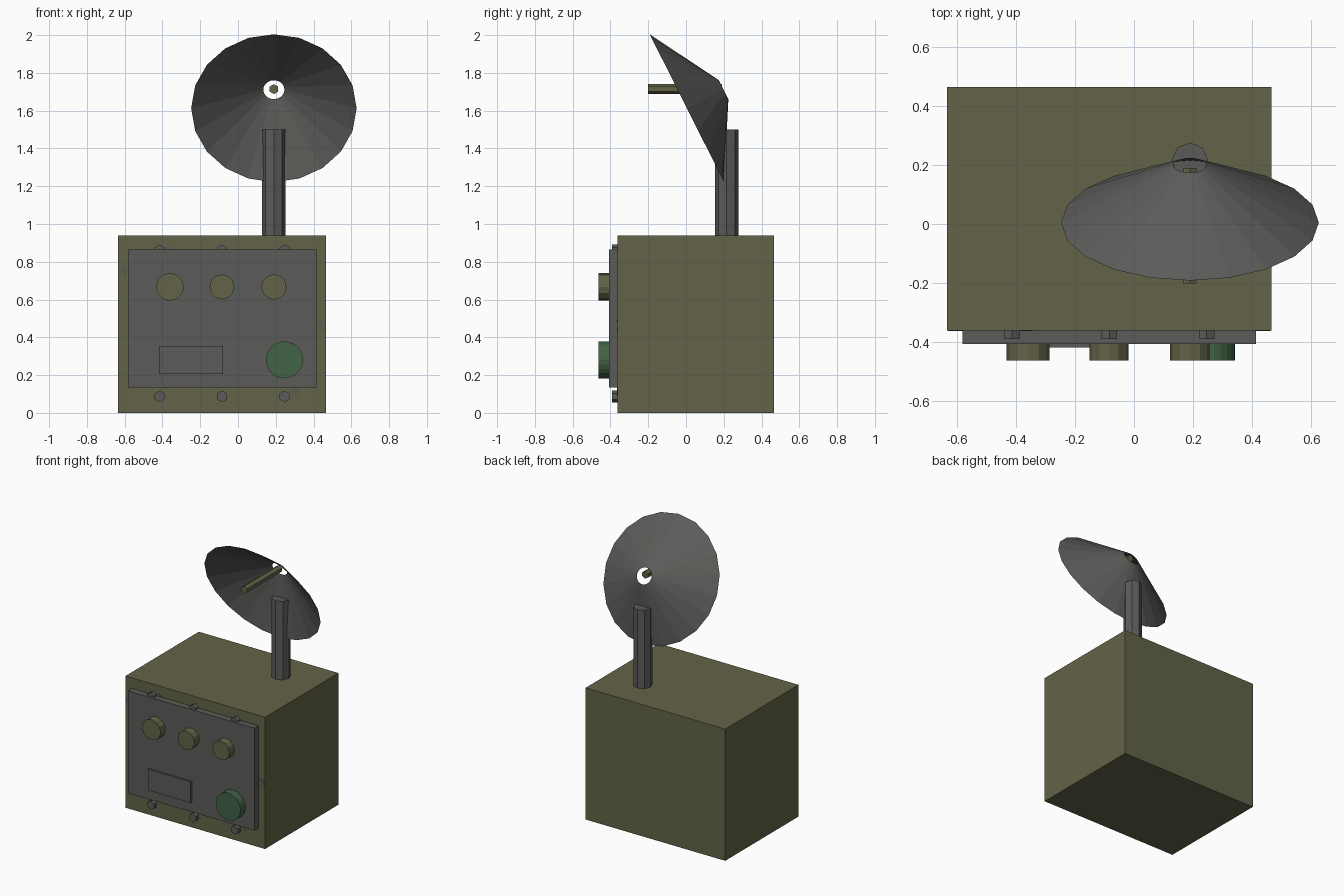
import bpy
import bmesh
from math import radians
from mathutils import Matrix, Vector

default = bpy.data.objects.get("Cube")
if default:
    bpy.data.objects.remove(default, do_unlink=True)


def material(name, colour):
    mat = bpy.data.materials.new(name)
    mat.use_nodes = True
    mat.diffuse_color = (*colour, 1)
    mat.node_tree.nodes["Principled BSDF"].inputs["Base Color"].default_value = (*colour, 1)
    return mat


olive = material("olive", (0.125, 0.125, 0.065))
grey = material("grey", (0.105, 0.105, 0.099))
green = material("green", (0.053, 0.126, 0.061))
worn = material("worn olive", (0.108, 0.108, 0.075))


def finish(name, bm, mat):
    mesh = bpy.data.meshes.new(name)
    bm.to_mesh(mesh)
    bm.free()
    mesh.materials.append(mat)
    obj = bpy.data.objects.new(name, mesh)
    bpy.context.collection.objects.link(obj)
    return obj


def box(name, low, high, mat):
    low, high = Vector(low), Vector(high)
    bm = bmesh.new()
    place = Matrix.Translation((low + high) / 2) @ Matrix.Diagonal((*(high - low), 1))
    bmesh.ops.create_cube(bm, size=1, matrix=place)
    return finish(name, bm, mat)


def cone(name, centre, r1, r2, depth, sides, tilt, mat, caps=True):
    bm = bmesh.new()
    place = Matrix.Translation(centre) @ Matrix.Rotation(radians(tilt), 4, "X")
    bmesh.ops.create_cone(bm, cap_ends=caps, segments=sides, radius1=r1,
                          radius2=r2, depth=depth, matrix=place)
    return finish(name, bm, mat)


def front_disc(name, x, z, radius, back, front, sides, mat):
    return cone(name, (x, (back + front) / 2, z), radius, radius,
                back - front, sides, 90, mat)


# Cabinet with its front panel and display plate
FACE, PANEL = -0.362, -0.407
box("cabinet", (-0.635, FACE, 0), (0.467, 0.465, 0.94), olive)
box("front_panel", (-0.583, PANEL, 0.135), (0.415, FACE, 0.865), grey)
box("display_plate", (-0.418, -0.42, 0.205), (-0.08, PANEL, 0.355), grey)

# Control knobs and the large button
for i, (x, radius) in enumerate([(-0.36, 0.073), (-0.085, 0.066), (0.19, 0.067)]):
    front_disc(f"knob_{i + 1}", x, 0.667, radius, PANEL, -0.463, 12, olive)
front_disc("button", 0.246, 0.281, 0.098, PANEL, -0.463, 24, green)

# Bolts along the top and bottom of the panel
for row, z in (("lower", 0.087), ("upper", 0.86)):
    for i, x in enumerate((-0.415, -0.084, 0.247)):
        front_disc(f"{row}_bolt_{i + 1}", x, z, 0.031, FACE, -0.391, 6, grey)

# Worn paint chips on the cabinet front
for i, (x, z) in enumerate([(-0.37, 0.855), (-0.605, 0.755), (0.437, 0.46), (0.3, 0.115)]):
    front_disc(f"paint_chip_{i + 1}", x, z, 0.028, FACE, FACE - 0.002, 7, worn)

# Mast, open dish and feed rod
cone("mast", (0.19, 0.215, 1.215), 0.062, 0.062, 0.57, 8, 0, grey)
cone("dish", (0.19, 0.102, 1.662), 0.438, 0.056, 0.218, 20, -63.3, grey, caps=False)
front_disc("feed_rod", 0.19, 1.714, 0.026, 0.19, -0.202, 6, olive)
